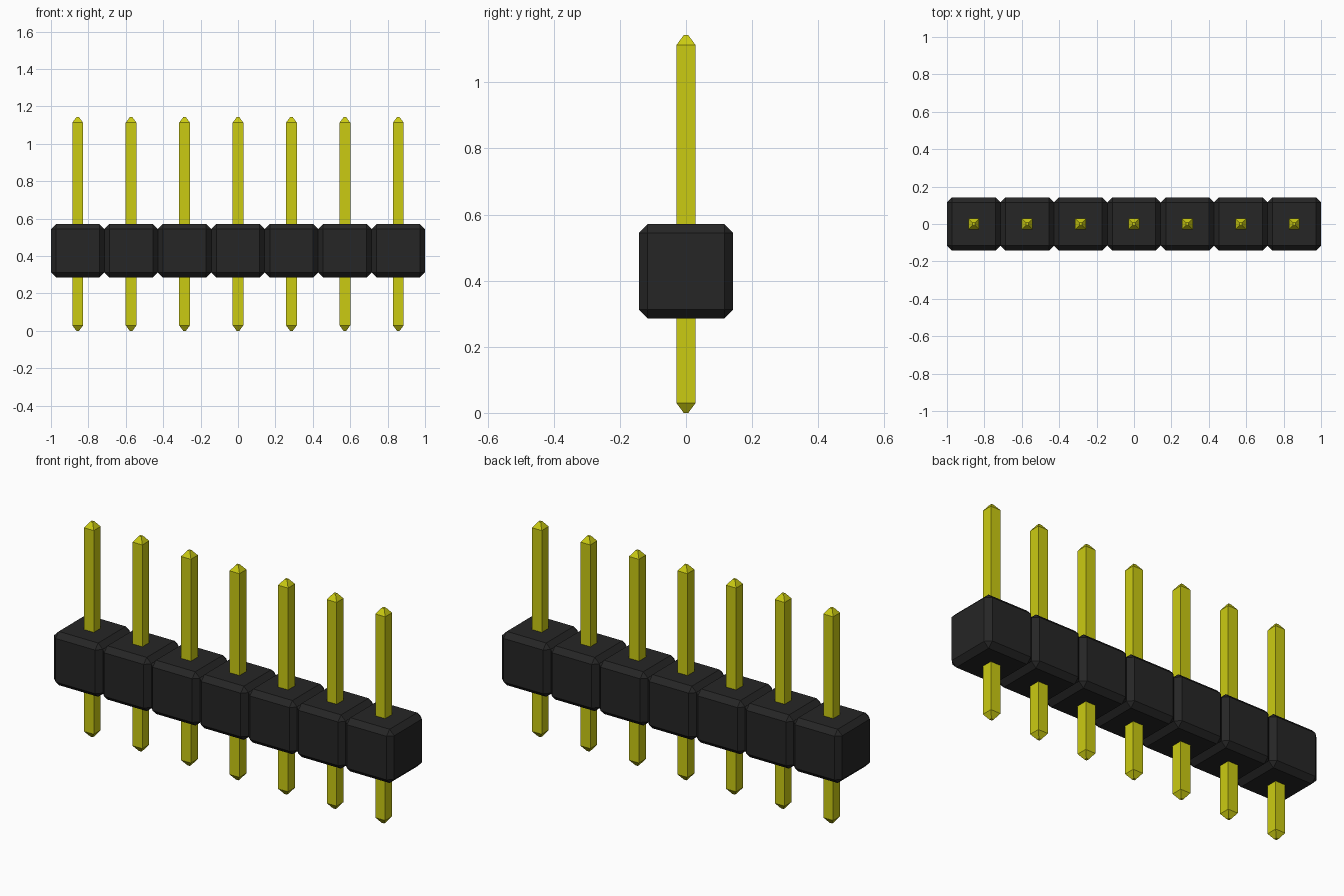
import bpy, bmesh
from mathutils import Matrix

cube = bpy.data.objects.get("Cube")
if cube:
    bpy.data.objects.remove(cube, do_unlink=True)

COUNT = 7
PITCH = 2 / COUNT
BLOCK_Z = 1.5 * PITCH          # centre height of the plastic blocks
BEVEL = 0.027
PIN_HALF, TIP_HALF, TIP_LEN = 0.029, 0.007, 0.03
PIN_TOP = 4 * PITCH


def material(name, color):
    m = bpy.data.materials.new(name)
    m.use_nodes = True
    m.diffuse_color = color
    bsdf = m.node_tree.nodes["Principled BSDF"]
    bsdf.inputs["Base Color"].default_value = color
    bsdf.inputs["Roughness"].default_value = 0.5
    return m


def add_object(name, bm, mat):
    bmesh.ops.recalc_face_normals(bm, faces=bm.faces)
    mesh = bpy.data.meshes.new(name)
    bm.to_mesh(mesh)
    bm.free()
    mesh.materials.append(mat)
    obj = bpy.data.objects.new(name, mesh)
    bpy.context.collection.objects.link(obj)
    return obj


def make_block(name, x, mat):
    # Chamfered plastic cube
    bm = bmesh.new()
    bmesh.ops.create_cube(bm, size=PITCH,
                          matrix=Matrix.Translation((x, 0, BLOCK_Z)))
    bmesh.ops.bevel(bm, geom=bm.edges[:], offset=BEVEL, segments=1,
                    affect='EDGES')
    return add_object(name, bm, mat)


def make_pin(name, x, mat):
    # Square rod lofted through rings, tapered at both ends
    bm = bmesh.new()
    profile = [(0, TIP_HALF), (TIP_LEN, PIN_HALF),
               (PIN_TOP - TIP_LEN, PIN_HALF), (PIN_TOP, TIP_HALF)]
    corners = [(-1, -1), (1, -1), (1, 1), (-1, 1)]
    rings = [[bm.verts.new((x + r * a, r * b, z)) for a, b in corners]
             for z, r in profile]
    for low, high in zip(rings, rings[1:]):
        for i in range(4):
            j = (i + 1) % 4
            bm.faces.new((low[i], low[j], high[j], high[i]))
    bm.faces.new(rings[0][::-1])
    bm.faces.new(rings[-1])
    return add_object(name, bm, mat)


black = material("black plastic", (0.019, 0.019, 0.019, 1))
gold = material("yellow metal", (0.6, 0.6, 0.006, 1))

# Row of blocks, each with one pin through it
for i in range(COUNT):
    x = (i - (COUNT - 1) / 2) * PITCH
    make_block(f"housing_block_{i + 1}", x, black)
    make_pin(f"pin_{i + 1}", x, gold)
